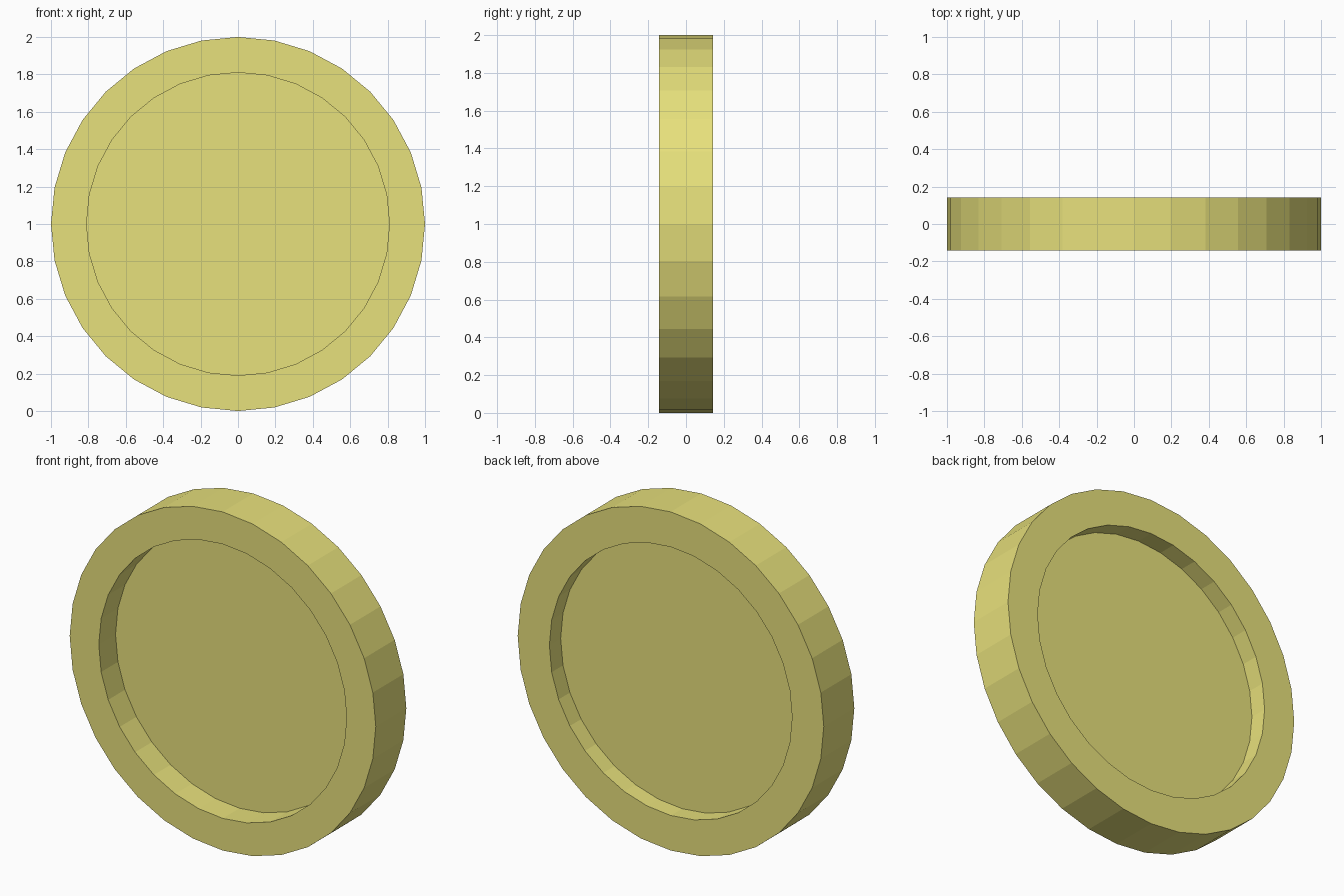
import bpy, bmesh, math

if "Cube" in bpy.data.objects:
    bpy.data.objects.remove(bpy.data.objects["Cube"])

SIDES = 32
HALF = 0.1425  # half thickness


def ring(bm, radius, y):
    """Upright ring of vertices around the coin's axis."""
    return [bm.verts.new((radius * math.sin(a), y, 1 + radius * math.cos(a)))
            for a in (2 * math.pi * i / SIDES for i in range(SIDES))]


# Profile (radius, y) from the front floor, over the rim, to the back floor
profile = [(0.81, 0.014), (0.81, -HALF), (1.0, -HALF),
           (1.0, HALF), (0.793, HALF), (0.793, 0.037)]

bm = bmesh.new()
rings = [ring(bm, r, y) for r, y in profile]
for a, b in zip(rings, rings[1:]):
    for i in range(SIDES):
        j = (i + 1) % SIDES
        bm.faces.new((a[i], a[j], b[j], b[i]))

# Recessed flat floors on both sides
bm.faces.new(rings[0])
bm.faces.new(rings[-1])
bmesh.ops.recalc_face_normals(bm, faces=bm.faces)

mesh = bpy.data.meshes.new("coin")
bm.to_mesh(mesh)
bm.free()
coin = bpy.data.objects.new("coin", mesh)
bpy.context.collection.objects.link(coin)

# Yellow gold colour
gold = bpy.data.materials.new("gold")
gold.diffuse_color = (0.8, 0.75, 0.2, 1)
gold.use_nodes = True
gold.node_tree.nodes["Principled BSDF"].inputs["Base Color"].default_value = gold.diffuse_color
mesh.materials.append(gold)
